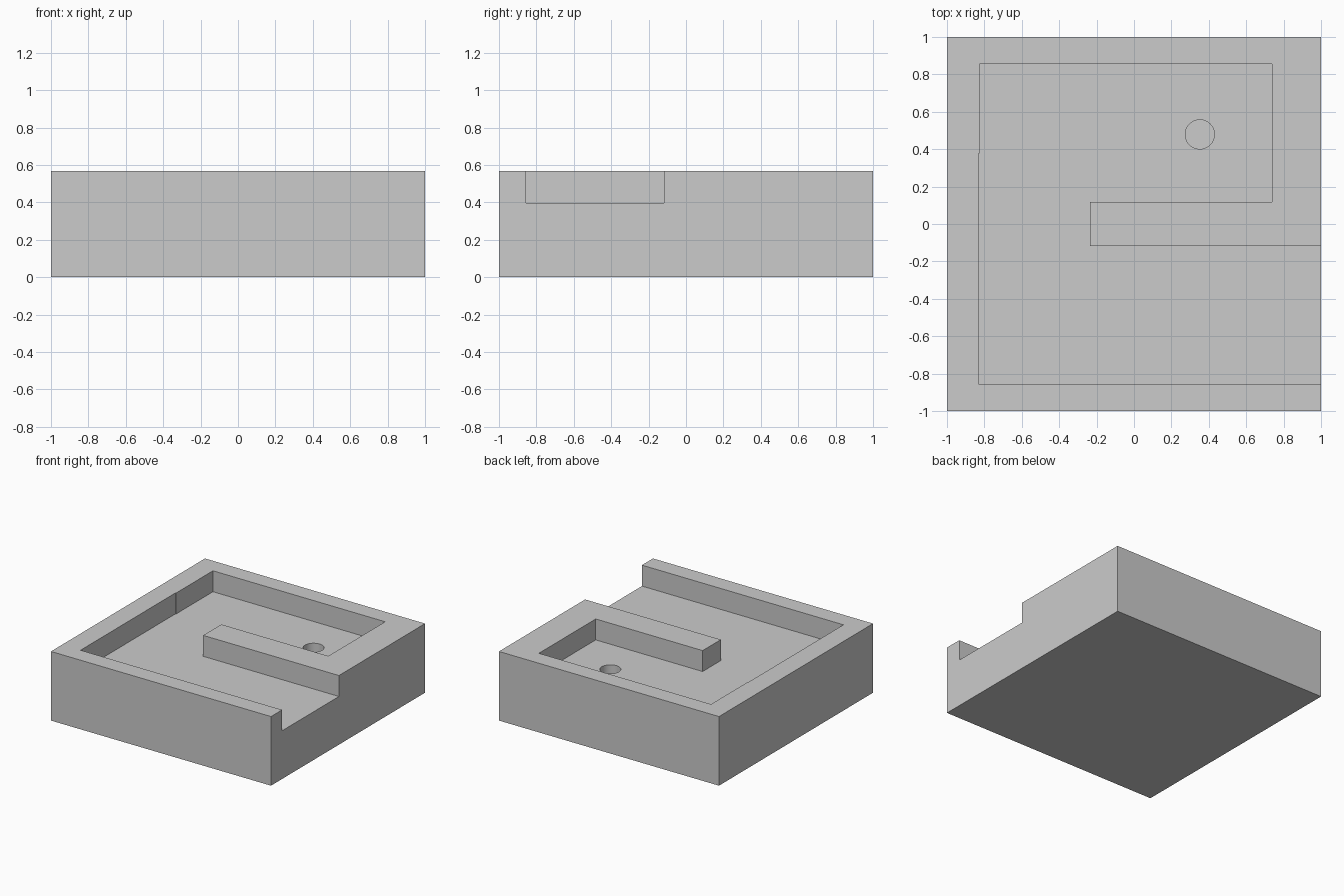
import bpy, bmesh
from math import cos, sin, tau

if "Cube" in bpy.data.objects:
    bpy.data.objects.remove(bpy.data.objects["Cube"])

TOP, FLOOR, HOLE_BOTTOM = 0.568, 0.396, 0.2


def prism(name, outline, z0, z1):
    """Extrude a flat outline from z0 to z1."""
    bm = bmesh.new()
    face = bm.faces.new([bm.verts.new((x, y, z0)) for x, y in outline])
    up = bmesh.ops.extrude_face_region(bm, geom=[face])["geom"]
    bmesh.ops.translate(bm, vec=(0, 0, z1 - z0),
                        verts=[v for v in up if isinstance(v, bmesh.types.BMVert)])
    bmesh.ops.recalc_face_normals(bm, faces=bm.faces)
    mesh = bpy.data.meshes.new(name)
    bm.to_mesh(mesh)
    bm.free()
    obj = bpy.data.objects.new(name, mesh)
    bpy.context.collection.objects.link(obj)
    return obj


def cut(target, cutter):
    """Subtract the cutter, then remove it."""
    mod = target.modifiers.new(cutter.name, "BOOLEAN")
    mod.operation, mod.solver, mod.object = "DIFFERENCE", "EXACT", cutter
    cutter.hide_render = True
    bpy.context.view_layer.objects.active = target
    bpy.ops.object.modifier_apply(modifier=mod.name)
    bpy.data.objects.remove(cutter)


# Solid block
block = prism("channel_block", [(-1, -1), (1, -1), (1, 1), (-1, 1)], 0, TOP)

# U-shaped channel, open on the right side, with a slight step in the left wall
channel = [(1.2, -0.856), (-0.832, -0.856), (-0.832, 0.377), (-0.827, 0.377),
           (-0.827, 0.856), (0.738, 0.856), (0.738, 0.118), (-0.234, 0.118),
           (-0.234, -0.118), (1.2, -0.118)]
cut(block, prism("channel_cutter", channel, FLOOR, TOP + 0.2))

# Blind round hole in the channel floor
N = 48
hole = [(0.352 + 0.078 * cos(tau * i / N), 0.479 + 0.078 * sin(tau * i / N))
        for i in range(N)]
cut(block, prism("hole_cutter", hole, HOLE_BOTTOM, TOP + 0.1))

# Smooth the hole wall while keeping edges sharp
block.select_set(True)
bpy.context.view_layer.objects.active = block
bpy.ops.object.shade_smooth_by_angle(angle=0.5)
